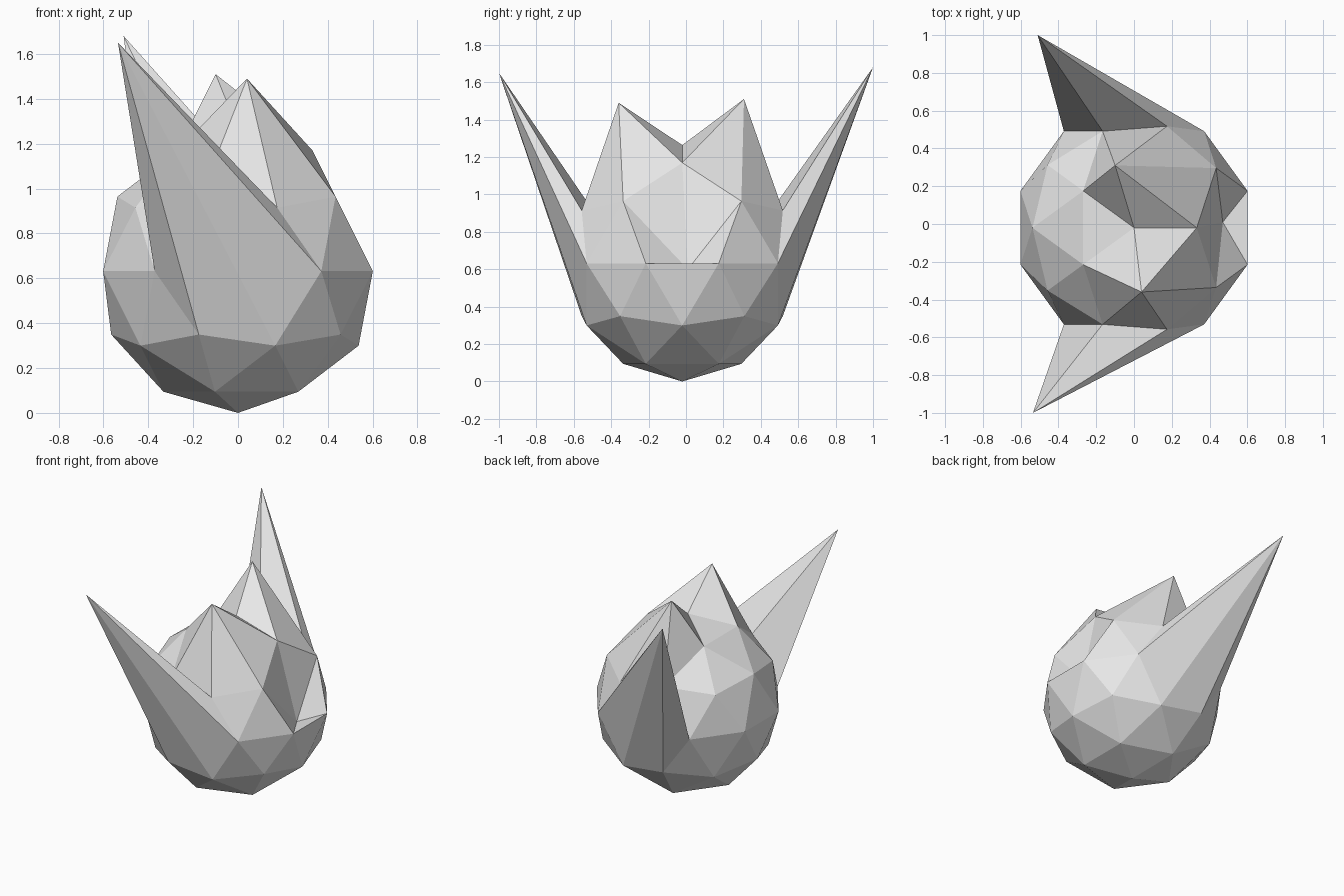
import bpy
from math import radians, sin, cos
from mathutils import Vector

cube = bpy.data.objects.get("Cube")
if cube:
    bpy.data.objects.remove(cube, do_unlink=True)

RADIUS = 0.632
CENTRE = Vector((0, -0.02, RADIUS))

# Faceted ball body
bpy.ops.mesh.primitive_ico_sphere_add(subdivisions=2, radius=RADIUS, location=(0, 0, 0))
body = bpy.context.object
body.name = body.data.name = "spiked_rock"
mesh = body.data
for v in mesh.vertices:
    v.co += CENTRE


def nearest(angle, height):
    """Vertex of the ball at a compass angle and a relative height."""
    a, r = radians(angle), (1 - height * height) ** 0.5
    spot = CENTRE + RADIUS * Vector((r * cos(a), r * sin(a), height))
    return min(mesh.vertices, key=lambda v: (v.co - spot).length)


# Corners pulled out of shape: (angle, relative height, new position)
pulls = [
    (90, 0, (-0.51, 1.0, 1.68)),          # long back spike
    (270, 0, (-0.535, -1.0, 1.65)),       # long front spike
    (72, 0.85, (-0.10, 0.31, 1.51)),      # short back peak
    (288, 0.85, (0.04, -0.36, 1.49)),     # short front peak
    (0, 0.447, (0.47, 0.01, 0.60)),       # dent in the side
]
targets = [(nearest(a, h), p) for a, h, p in pulls]
for vert, place in targets:
    vert.co = place

# Single grey material, flat faces
grey = bpy.data.materials.new("light_grey")
grey.use_nodes = True
colour = (0.8, 0.8, 0.8, 1)
grey.diffuse_color = colour
grey.node_tree.nodes["Principled BSDF"].inputs["Base Color"].default_value = colour
mesh.materials.append(grey)
for face in mesh.polygons:
    face.use_smooth = False
mesh.update()
